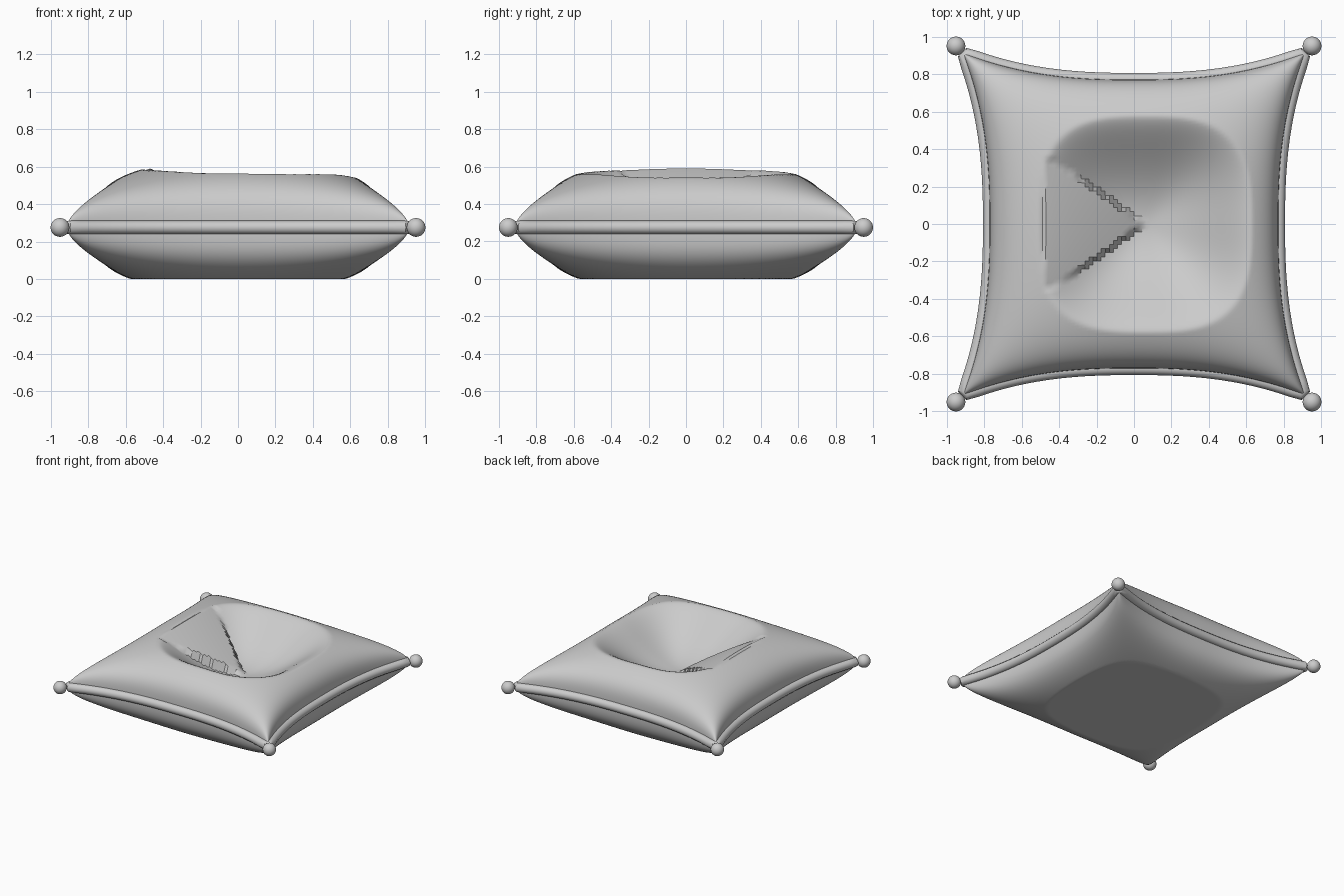
import bpy, bmesh
from math import sin, pi, copysign

cube = bpy.data.objects.get("Cube")
if cube:
    bpy.data.objects.remove(cube)

SEAM_Z = 0.275      # height of the seam around the cushion
N = 110             # grid cells per side

fabric = bpy.data.materials.new("light grey fabric")
fabric.use_nodes = True
grey = (0.6, 0.6, 0.6, 1)
fabric.diffuse_color = grey
fabric.node_tree.nodes["Principled BSDF"].inputs["Base Color"].default_value = grey


def edge(t):
    """Half width of the cushion: pinched mid-side, wide at the corners."""
    return 0.77 + 0.145 * abs(t) ** 2.5


def puff(u, v):
    """Pillow swelling, zero along the seam."""
    return max(0, (1 - u * u) * (1 - v * v)) ** 0.3


def dent(x, y):
    """Hollow pressed into the top, with a straighter fold on one side."""
    dx, dy = abs(x - 0.06), abs(y)
    r = ((dx / 0.57) ** 3 + (dy / 0.58) ** 3) ** (1 / 3)
    if r >= 1:
        return 0
    if x < 0.06 and dy < 0.69 * dx and dx < 0.54:
        return 0.36 * (1 - dx / 0.54)
    return 0.36 * (1 - r * r) ** 1.3


def finish(obj, name):
    obj.name = name
    obj.data.materials.clear()
    obj.data.materials.append(fabric)
    bpy.ops.object.select_all(action="DESELECT")
    obj.select_set(True)
    bpy.context.view_layer.objects.active = obj
    bpy.ops.object.shade_smooth_by_angle(angle=pi / 5)


# Cushion: two swollen grids welded at the seam
bm = bmesh.new()
for top in (True, False):
    made = bmesh.ops.create_grid(bm, x_segments=N, y_segments=N, size=1)
    for vert in made["verts"]:
        u, v = sin(vert.co.x * pi / 2), sin(vert.co.y * pi / 2)
        x, y = u * edge(v), v * edge(u)
        if top:
            z = SEAM_Z + 0.37 * puff(u, v) - dent(x, y)
        else:
            z = SEAM_Z - min(0.35 * puff(u, v), SEAM_Z)
        vert.co = (x, y, z)
bmesh.ops.remove_doubles(bm, verts=bm.verts, dist=0.00005)
bmesh.ops.recalc_face_normals(bm, faces=bm.faces)
mesh = bpy.data.meshes.new("cushion")
bm.to_mesh(mesh)
bm.free()
cushion = bpy.data.objects.new("cushion", mesh)
bpy.context.collection.objects.link(cushion)
finish(cushion, "cushion")

# Piping: a round cord following the seam
path = []
steps = 40
for side in range(4):
    for i in range(steps + 1):
        t = 0.97 * (2 * i / steps - 1)
        x, y = t * edge(1), -edge(t)
        for _ in range(side):
            x, y = -y, x
        path.append((x, y, SEAM_Z, 1))
curve = bpy.data.curves.new("piping", "CURVE")
curve.dimensions = "3D"
curve.bevel_depth = 0.036
curve.bevel_resolution = 4
spline = curve.splines.new("POLY")
spline.points.add(len(path) - 1)
for point, co in zip(spline.points, path):
    point.co = co
spline.use_cyclic_u = True
piping = bpy.data.objects.new("piping", curve)
bpy.context.collection.objects.link(piping)
bpy.ops.object.select_all(action="DESELECT")
piping.select_set(True)
bpy.context.view_layer.objects.active = piping
bpy.ops.object.convert(target="MESH")
finish(bpy.context.object, "piping")

# Corner beads
for sx, side_name in ((1, "left"), (-1, "right")):
    for sy, end_name in ((-1, "front"), (1, "back")):
        bpy.ops.mesh.primitive_uv_sphere_add(
            segments=32, ring_count=16, radius=0.05,
            location=(0.95 * sx, 0.95 * sy, SEAM_Z))
        finish(bpy.context.object, f"bead_{end_name}_{side_name}")
